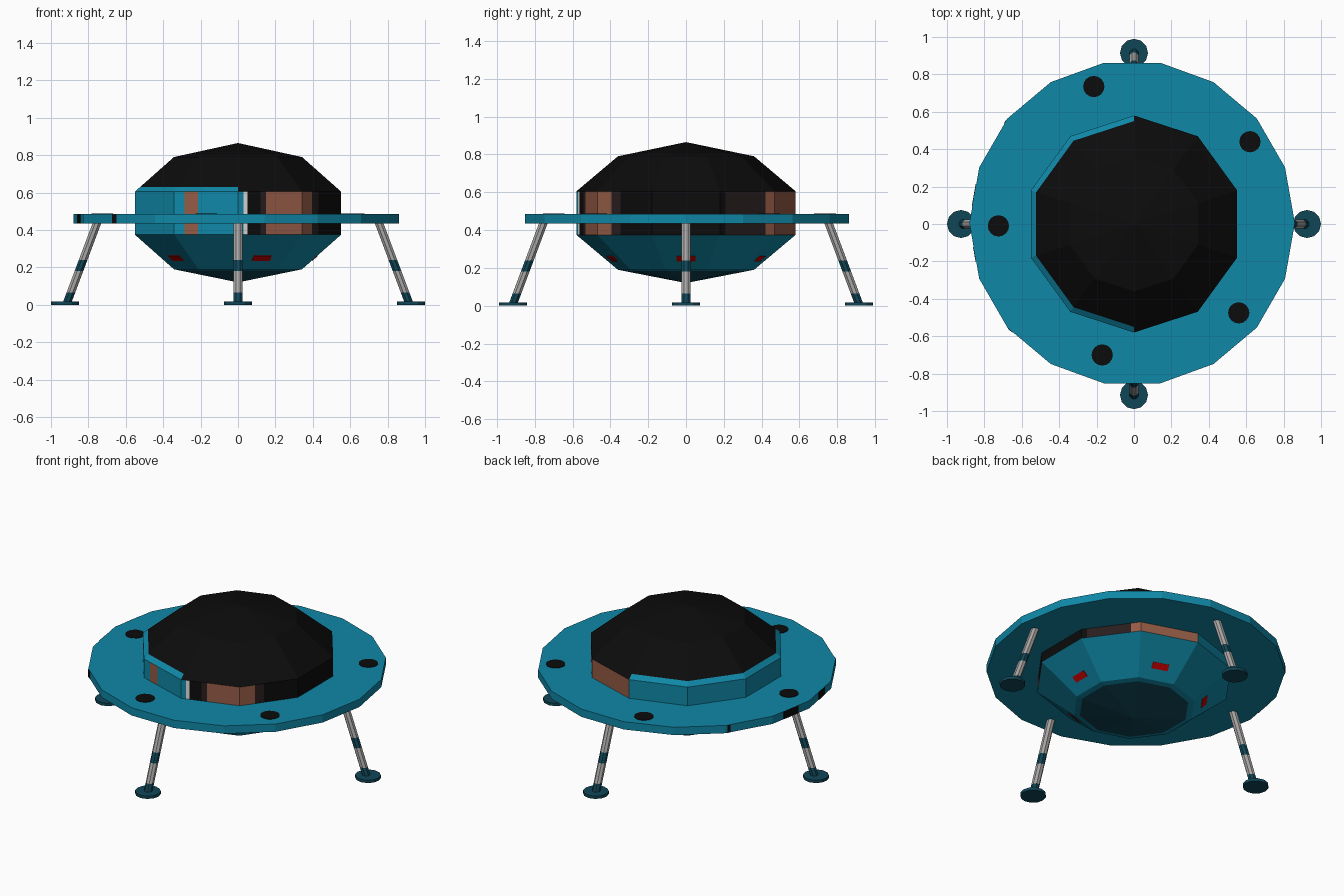
import bpy, bmesh, math
from mathutils import Matrix, Vector

if "Cube" in bpy.data.objects:
    bpy.data.objects.remove(bpy.data.objects["Cube"])

def material(name, rgb):
    m = bpy.data.materials.new(name)
    m.diffuse_color = (*rgb, 1)
    m.use_nodes = True
    m.node_tree.nodes["Principled BSDF"].inputs["Base Color"].default_value = m.diffuse_color
    return m

TEAL = material("teal", (0.005, 0.245, 0.385))
DARK_TEAL = material("dark teal", (0.005, 0.062, 0.095))
BLACK = material("black", (0.0035, 0.0035, 0.0035))
BROWN = material("copper brown", (0.30, 0.105, 0.06))
DARK_BROWN = material("dark brown", (0.022, 0.013, 0.013))
GREY = material("metal grey", (0.40, 0.39, 0.38))
WHITE = material("white", (0.75, 0.75, 0.75))
RED = material("red", (0.55, 0.0, 0.0))

def finish(bm, name, mats, matrix=Matrix()):
    me = bpy.data.meshes.new(name)
    bm.to_mesh(me)
    bm.free()
    me.transform(matrix)
    for m in mats:
        me.materials.append(m)
    ob = bpy.data.objects.new(name, me)
    bpy.context.collection.objects.link(ob)
    return ob

def lathe(name, profile, n, start, mats, matrix=Matrix(), pick=None):
    """Spin (radius, z) points, listed bottom to top, into n flat sides."""
    bm = bmesh.new()
    rings = []
    for r, z in profile:
        count = n if r > 0 else 1
        angles = [math.radians(start) + math.tau * i / n for i in range(count)]
        rings.append([bm.verts.new((r * math.cos(a), r * math.sin(a), z)) for a in angles])
    for k, (lo, hi) in enumerate(zip(rings, rings[1:])):
        for i in range(n):
            j = (i + 1) % n
            vs = [lo[i % len(lo)], lo[j % len(lo)], hi[j % len(hi)], hi[i % len(hi)]]
            f = bm.faces.new(list(dict.fromkeys(vs)))
            if pick:
                f.material_index = pick(k, f.calc_center_median())
    return finish(bm, name, mats, matrix)

def plate(name, size, pos, normal, az, mat):
    """Thin box lying on a surface: size is (along the side, up the side)."""
    a = math.radians(az)
    t = Vector((-math.sin(a), math.cos(a), 0))
    nv = Vector(normal).normalized()
    up = nv.cross(t)
    mx = Matrix((t, up, nv)).transposed().to_4x4()
    mx.translation = pos
    bm = bmesh.new()
    bmesh.ops.create_cube(bm, size=1)
    bmesh.ops.scale(bm, vec=(size[0], size[1], 0.006), verts=bm.verts)
    finish(bm, name, [mat], mx)

# Lower hull with a dark bottom cap
lathe("lower_hull", [(0, 0.12), (0.325, 0.183), (0.36, 0.19), (0.58, 0.375)], 10, -90,
      [TEAL, DARK_TEAL], pick=lambda k, c: int(k == 0))

# Dome: black, with a narrow teal border along the left half
lathe("dome", [(0.58, 0.605), (0.55, 0.63), (0.36, 0.79), (0, 0.865)], 10, -90,
      [BLACK, TEAL], pick=lambda k, c: int(k == 0 and c.x < 0))

# Middle band: ten sides, cut where the colour changes.
# Each entry is (side number + fraction, colour from there on), from the front corner.
cuts = [(0, TEAL), (0.09, WHITE), (0.15, BLACK), (0.35, DARK_BROWN), (0.44, BROWN),
        (1.26, DARK_BROWN), (1.42, BLACK), (3.1, DARK_BROWN), (3.83, BROWN),
        (5, TEAL), (9.16, BROWN), (9.37, TEAL)]
band_mats = [TEAL, WHITE, BLACK, DARK_BROWN, BROWN]
corner = [Vector((0.58 * math.cos(math.radians(-90 + 36 * i)),
                  0.58 * math.sin(math.radians(-90 + 36 * i)), 0)) for i in range(11)]
stops = sorted({c[0] for c in cuts} | set(range(10)))
bm = bmesh.new()
columns = []
for s in stops:
    p = corner[int(s)].lerp(corner[int(s) + 1], s - int(s))
    columns.append([bm.verts.new((p.x, p.y, z)) for z in (0.375, 0.605)])
for i, s in enumerate(stops):
    a, b = columns[i], columns[(i + 1) % len(stops)]
    f = bm.faces.new((a[0], b[0], b[1], a[1]))
    f.material_index = band_mats.index([c[1] for c in cuts if c[0] <= s][-1])
finish(bm, "middle_band", band_mats)

# Wide rim
SHIFT = Vector((-0.01, 0.005, 0))
lathe("rim", [(0, 0.435), (0.87, 0.435), (0.87, 0.485), (0, 0.485)], 18, 0,
      [TEAL], Matrix.Translation(SHIFT))

# Black round ports on top of the rim
for i, (x, y) in enumerate([(-0.215, 0.735), (0.62, 0.44), (0.56, -0.475),
                            (-0.17, -0.70), (-0.725, -0.01)]):
    lathe(f"rim_port_{i + 1}", [(0.057, 0.48), (0.057, 0.488), (0, 0.488)], 16, 0,
          [BLACK], Matrix.Translation((x, y, 0)))

# Black marks on the rim's edge
for i, (az, off, w) in enumerate([(230, -0.13, 0.03), (190, 0.02, 0.08),
                                  (170, 0, 0.12), (150, -0.13, 0.02)]):
    a = math.radians(az)
    n, t = Vector((math.cos(a), math.sin(a), 0)), Vector((-math.sin(a), math.cos(a), 0))
    plate(f"rim_edge_mark_{i + 1}", (w, 0.048), SHIFT + n * 0.857 + t * off
          + Vector((0, 0, 0.46)), n, az, BLACK)

# Red lights on every second side of the lower hull
for i in range(5):
    a = math.radians(72 * i)
    c, s = math.cos(a), math.sin(a)
    plate(f"hull_light_{i + 1}", (0.10, 0.04), (0.41 * c, 0.41 * s, 0.25),
          (0.661 * c, 0.661 * s, -0.75), 72 * i, RED)

# Four splayed legs with dark collars, and their round feet
for name, az, foot in (("right", 0, 0.925), ("back", 90, 0.915),
                       ("left", 180, 0.925), ("front", 270, 0.915)):
    turn = Matrix.Rotation(math.radians(az), 4, 'Z')
    # shear keeps the collar edges level while the leg leans outward
    lean = Matrix.Identity(4)
    lean[0][2], lean[0][3] = -0.375, 0.918
    lathe(f"{name}_leg", [(0.025, z) for z in (0.015, 0.065, 0.18, 0.24, 0.445)], 8, 22.5,
          [DARK_TEAL, GREY], turn @ lean, pick=lambda k, c: k % 2)
    lathe(f"{name}_foot", [(0, 0), (0.075, 0), (0.075, 0.018), (0, 0.018)], 12, 0,
          [DARK_TEAL], turn @ Matrix.Translation((foot, 0, 0)))
